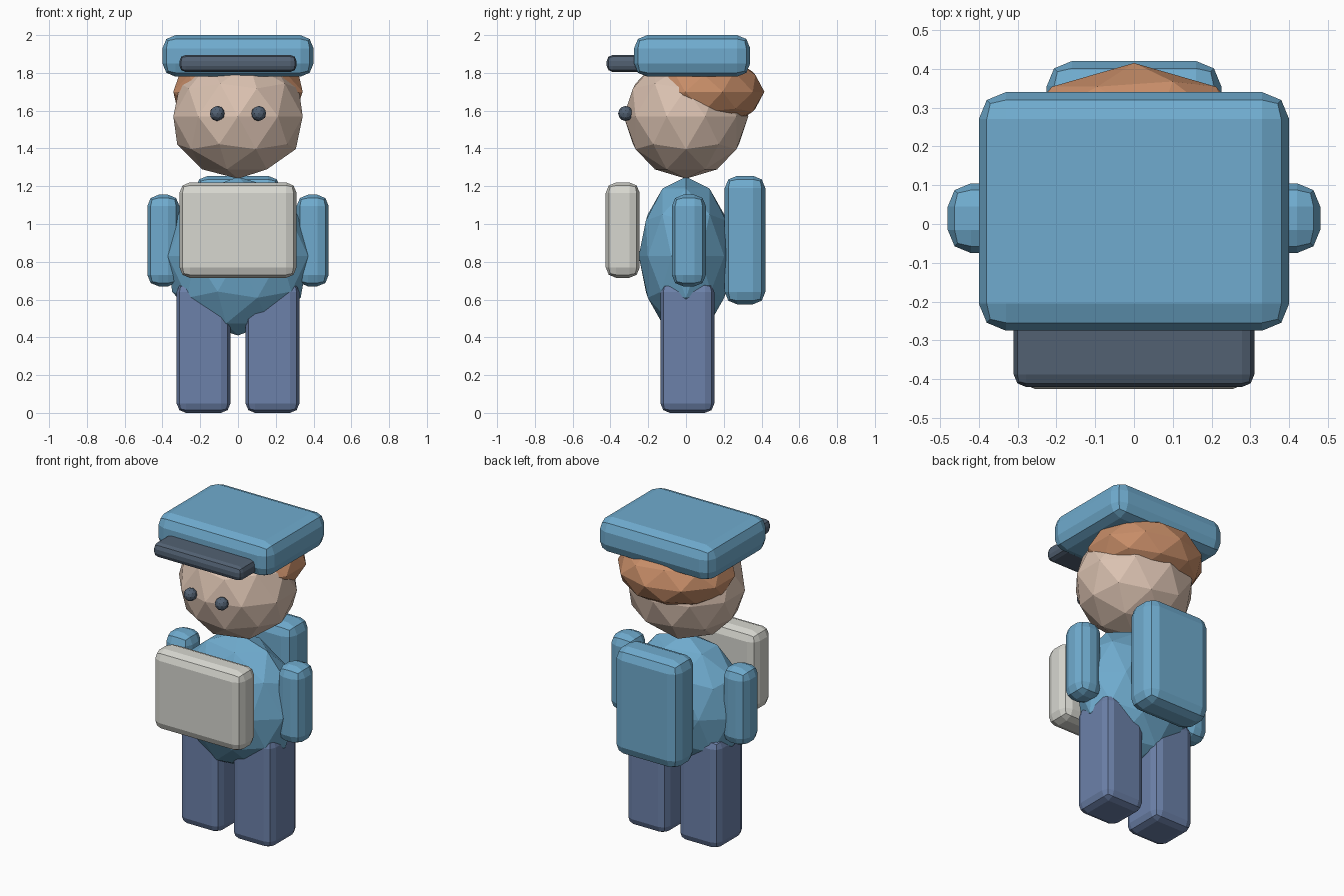
import bpy
from mathutils import Vector

cube = bpy.data.objects.get("Cube")
if cube:
    bpy.data.objects.remove(cube, do_unlink=True)


def material(name, rgb):
    m = bpy.data.materials.new(name)
    m.use_nodes = True
    m.diffuse_color = (*rgb, 1)
    m.node_tree.nodes["Principled BSDF"].inputs["Base Color"].default_value = (*rgb, 1)
    return m


blue = material("uniform blue", (0.16, 0.41, 0.62))
navy = material("trouser blue", (0.15, 0.22, 0.40))
dark = material("dark slate", (0.085, 0.12, 0.17))
skin = material("skin", (0.71, 0.54, 0.44))
ginger = material("ginger", (0.58, 0.27, 0.14))
cream = material("pale grey", (0.68, 0.68, 0.63))


def finish(name, mat):
    obj = bpy.context.object
    obj.name = name
    obj.data.name = name
    obj.data.materials.append(mat)
    return obj


def block(name, mat, low, high, bevel):
    """Box between two corners with rounded, faceted edges."""
    low, high = Vector(low), Vector(high)
    bpy.ops.mesh.primitive_cube_add(size=1, location=(low + high) / 2)
    obj = finish(name, mat)
    for v in obj.data.vertices:
        v.co *= high - low
    mod = obj.modifiers.new("rounded edges", "BEVEL")
    mod.width = bevel
    mod.segments = 2
    return obj


def ball(name, mat, centre, radii):
    """Flat-faced ball stretched to three radii."""
    bpy.ops.mesh.primitive_ico_sphere_add(subdivisions=2, radius=1, location=centre)
    obj = finish(name, mat)
    for v in obj.data.vertices:
        v.co *= Vector(radii)
    return obj


# Head, hair and cap
ball("head", skin, (0, 0, 1.57), (0.36, 0.33, 0.33))
ball("hair", ginger, (0, 0.095, 1.70), (0.36, 0.32, 0.20))
block("cap", blue, (-0.40, -0.275, 1.78), (0.40, 0.34, 2.0), 0.07)
block("cap_visor", dark, (-0.31, -0.42, 1.805), (0.31, -0.15, 1.895), 0.032)

# Torso, backpack and the parcel held in front
ball("torso", blue, (0, 0, 0.83), (0.39, 0.25, 0.42))
block("backpack", blue, (-0.225, 0.205, 0.575), (0.225, 0.42, 1.255), 0.065)
block("parcel", cream, (-0.31, -0.425, 0.715), (0.31, -0.245, 1.22), 0.055)

# Paired parts: the model's left is +x
for side, s in (("left", 1), ("right", -1)):
    ball(side + "_eye", dark, (s * 0.11, -0.32, 1.585), (0.04, 0.04, 0.04))
    x0, x1 = sorted((s * 0.31, s * 0.48))
    block(side + "_arm", blue, (x0, -0.075, 0.67), (x1, 0.105, 1.155), 0.06)
    x0, x1 = sorted((s * 0.04, s * 0.325))
    block(side + "_leg", navy, (x0, -0.135, 0), (x1, 0.15, 0.69), 0.05)
